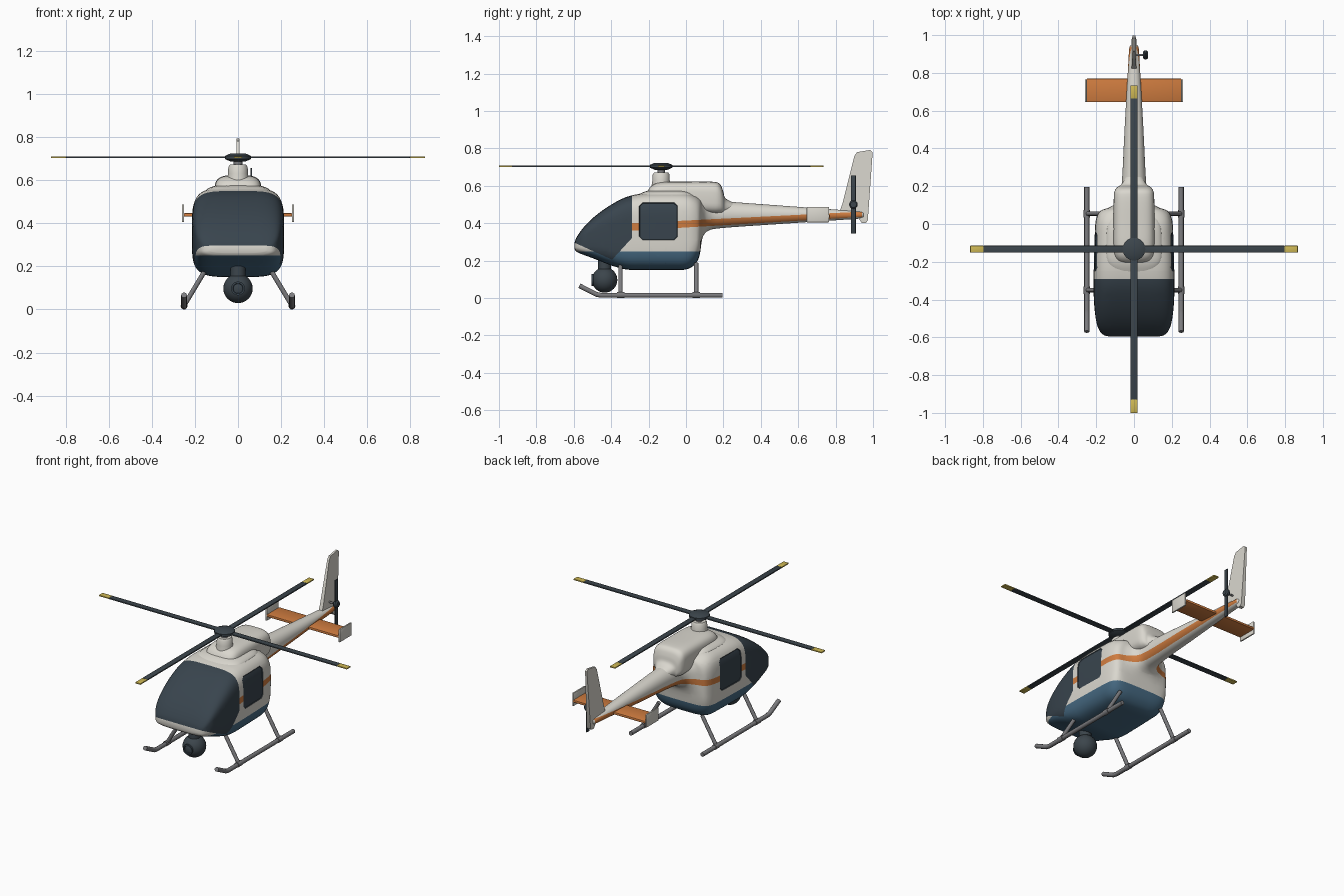
import bpy, bmesh, math
from mathutils import Vector

if "Cube" in bpy.data.objects:
    bpy.data.objects.remove(bpy.data.objects["Cube"], do_unlink=True)


def material(name, rgb):
    m = bpy.data.materials.new(name)
    m.use_nodes = True
    m.diffuse_color = (*rgb, 1)
    m.node_tree.nodes["Principled BSDF"].inputs["Base Color"].default_value = (*rgb, 1)
    return m


WHITE = material("warm white", (.70, .68, .62))
ORANGE = material("orange", (.62, .20, .05))
BLUE = material("steel blue", (.06, .14, .22))
GLASS = material("dark glass", (.04, .058, .075))
DARK = material("charcoal", (.045, .06, .072))
GREY = material("skid grey", (.2, .2, .21))
YELLOW = material("tip yellow", (.62, .48, .09))


def finish(name, bm, mats, angle=35):
    """Turn a bmesh into a smooth-shaded object with sharp edges kept."""
    bmesh.ops.recalc_face_normals(bm, faces=bm.faces)
    me = bpy.data.meshes.new(name)
    bm.to_mesh(me)
    bm.free()
    for m in mats:
        me.materials.append(m)
    for p in me.polygons:
        p.use_smooth = True
    me.set_sharp_from_angle(angle=math.radians(angle))
    ob = bpy.data.objects.new(name, me)
    bpy.context.collection.objects.link(ob)
    return ob


def smooth_rows(rows, steps):
    """Catmull-Rom interpolation between section rows."""
    out = []
    for i in range(len(rows) - 1):
        a, b = rows[max(i - 1, 0)], rows[i]
        c, d = rows[i + 1], rows[min(i + 2, len(rows) - 1)]
        for k in range(steps):
            t = k / steps
            out.append([q + .5 * t * (r - p + t * (2 * p - 5 * q + 4 * r - s + t * (3 * (q - r) + s - p)))
                        for p, q, r, s in zip(a, b, c, d)])
    return out + [list(rows[-1])]


def loft(rows, steps=4, sides=48):
    """Skin superellipse sections given as y, half width, bottom, top, squareness."""
    bm = bmesh.new()
    rings = []
    for y, w, lo, hi, n in smooth_rows(rows, steps):
        ring = []
        for k in range(sides):
            a = math.tau * k / sides
            c, s = math.cos(a), math.sin(a)
            x = math.copysign(abs(c) ** (2 / n), c) * w
            z = math.copysign(abs(s) ** (2 / n), s) * (hi - lo) / 2 + (hi + lo) / 2
            ring.append(bm.verts.new((x, y, z)))
        rings.append(ring)
    for r, q in zip(rings, rings[1:]):
        for k in range(sides):
            j = (k + 1) % sides
            bm.faces.new((r[k], r[j], q[j], q[k]))
    bm.faces.new(rings[0])
    bm.faces.new(rings[-1])
    return bm


def above(line, y, z):
    (ay, az), (by, bz) = line
    return (by - ay) * (z - az) > (bz - az) * (y - ay)


def box(name, lo, hi, mat, bevel=.003):
    bm = bmesh.new()
    bmesh.ops.create_cube(bm, size=1)
    for v in bm.verts:
        v.co = [l + (c + .5) * (h - l) for c, l, h in zip(v.co, lo, hi)]
    bmesh.ops.bevel(bm, geom=bm.edges[:], offset=bevel, segments=2, affect='EDGES', profile=.5)
    return finish(name, bm, [mat])


def lathe(name, profile, loc, mat, sides=32, angle=35):
    bm = bmesh.new()
    vs = [bm.verts.new((r, 0, z)) for r, z in profile]
    es = [bm.edges.new(e) for e in zip(vs, vs[1:])]
    bmesh.ops.spin(bm, geom=vs + es, axis=(0, 0, 1), cent=(0, 0, 0), steps=sides, angle=math.tau)
    bmesh.ops.remove_doubles(bm, verts=bm.verts, dist=1e-5)
    ob = finish(name, bm, [mat], angle)
    ob.location = loc
    return ob


def tube(name, pts, radius, mat):
    cu = bpy.data.curves.new(name, 'CURVE')
    cu.dimensions = '3D'
    cu.bevel_depth = radius
    cu.bevel_resolution = 3
    cu.use_fill_caps = True
    sp = cu.splines.new('POLY')
    sp.points.add(len(pts) - 1)
    for p, co in zip(sp.points, pts):
        p.co = (*co, 1)
    cu.materials.append(mat)
    ob = bpy.data.objects.new(name, cu)
    bpy.context.collection.objects.link(ob)
    return ob


# Fuselage and tail boom in one skin
body = loft([
    (-.596, .13, .262, .296, 3.5), (-.585, .165, .247, .325, 4), (-.55, .19, .232, .375, 4.5),
    (-.49, .204, .21, .435, 4.5), (-.41, .212, .178, .493, 4.5), (-.32, .214, .153, .54, 4.5),
    (-.22, .213, .150, .56, 4.5), (-.08, .209, .150, .563, 4.5), (0, .205, .153, .56, 4.5),
    (.045, .195, .178, .548, 4.2), (.072, .175, .225, .535, 3.6), (.088, .13, .32, .525, 2.8),
    (.12, .088, .36, .522, 2.3), (.2, .066, .375, .517, 2.1), (.5, .05, .396, .495, 2.1),
    (.8, .033, .416, .473, 2.1), (.93, .025, .425, .464, 2.1), (.95, .012, .435, .455, 2)])

# Paint boundaries are cut into the skin as lines in the side plane
stripe_lo = ((-.29, .36), (.94, .434))
stripe_hi = ((-.29, .40), (.94, .462))
glass_lo = ((-.6, .298), (-.395, .205))
glass_back = ((-.395, .205), (-.29, .32))
Y0, Y1, Z0, Z1, R = -.25, -.045, .31, .51, .018
corners = [((Y0, Z0 + R), (Y0 + R, Z0)), ((Y1 - R, Z0), (Y1, Z0 + R)),
           ((Y0, Z1 - R), (Y0 + R, Z1)), ((Y1 - R, Z1), (Y1, Z1 - R))]
level = [((0, z), (1, z)) for z in (.25, Z0, Z1)]
upright = [((y, 0), (y, 1)) for y in (-.29, Y0, Y1, .94)]
for (ay, az), (by, bz) in [stripe_lo, stripe_hi, glass_lo, glass_back] + corners + level + upright:
    bmesh.ops.bisect_plane(body, geom=body.verts[:] + body.edges[:] + body.faces[:], dist=1e-5,
                           plane_co=(0, ay, az), plane_no=Vector((0, az - bz, by - ay)).normalized())
panes = []
for f in body.faces:
    x, y, z = f.calc_center_median()
    if y < -.29 and above(glass_lo, y, z) and above(glass_back, y, z):
        f.material_index = 3
    elif (Y0 < y < Y1 and Z0 < z < Z1 and abs(x) > .1
          and all(above(c, y, z) for c in corners[:2]) and not any(above(c, y, z) for c in corners[2:])):
        f.material_index = 3
        panes.append(f)
    elif -.29 < y < .94 and above(stripe_lo, y, z) and not above(stripe_hi, y, z):
        f.material_index = 1
    elif z < .25:
        f.material_index = 2
body.normal_update()
bmesh.ops.inset_region(body, faces=panes, thickness=.003, depth=.004, use_even_offset=True)
finish("fuselage", body, [WHITE, ORANGE, BLUE, GLASS], 40)

# Engine cowling with its low shoulder
finish("engine_cowling", loft([
    (-.215, .06, .50, .555, 3), (-.185, .095, .48, .60, 3), (-.13, .108, .46, .62, 3.4),
    (0, .108, .46, .622, 3.6), (.14, .107, .45, .622, 3.6), (.18, .10, .45, .61, 3.4),
    (.198, .085, .45, .575, 3), (.21, .066, .45, .535, 2.5), (.25, .045, .45, .512, 2.2)]), [WHITE], 50)
finish("cowling_shoulder", loft([
    (-.26, .10, .50, .552, 3), (-.2, .145, .50, .575, 2.6), (-.1, .15, .50, .582, 2.4),
    (.0, .14, .50, .578, 2.4), (.06, .10, .49, .55, 2.4)]), [WHITE], 50)

# Main rotor
HUB_Y, ROTOR_Z, SPAN = -.133, .705, .867
lathe("mast_fairing", [(0, .58), (.055, .58), (.046, .63), (.045, .66), (.038, .671), (0, .671)],
      (0, HUB_Y, 0), WHITE)
lathe("rotor_mast", [(0, .66), (.02, .66), (.02, .7), (0, .7)], (0, HUB_Y, 0), GREY)
lathe("rotor_hub", [(0, .686), (.035, .686), (.06, .697), (.06, .712), (.035, .723), (0, .723)],
      (0, HUB_Y, 0), DARK)
for i in range(4):
    parts = [box("rotor_blade", (.03, -.018, -.004), (SPAN - .07, .018, .004), DARK, .0015),
             box("blade_tip", (SPAN - .07, -.018, -.004), (SPAN, .018, .004), YELLOW, .0015)]
    for ob in parts:
        ob.location = (0, HUB_Y, ROTOR_Z)
        ob.rotation_euler.z = i * math.pi / 2

# Tail fin, tapering in thickness toward the tip
fin = bmesh.new()
outline = [(.82, .46), (.835, .5), (.9, .76), (.915, .78), (.985, .792), (.998, .78),
           (.972, .415), (.962, .402), (.94, .402), (.92, .43)]
sheets = [[fin.verts.new((s * (.014 - .02 * (z - .4)), y, z)) for y, z in outline] for s in (-1, 1)]
for sheet in sheets:
    fin.faces.new(sheet)
for k in range(len(outline)):
    j = (k + 1) % len(outline)
    fin.faces.new((sheets[0][k], sheets[0][j], sheets[1][j], sheets[1][k]))
finish("tail_fin", fin, [WHITE])

# Tailplane with end plates
box("tailplane", (-.252, .645, .43), (.252, .77, .446), ORANGE, .005)
for s, side in ((1, "left"), (-1, "right")):
    box(side + "_end_plate", [min(s * .25, s * .26), .645, .405], [max(s * .25, s * .26), .765, .487], WHITE)

# Tail rotor
box("tail_rotor_blades", (.057, .882, .345), (.065, .908, .655), DARK, .002)
hub = lathe("tail_rotor_hub", [(0, -.014), (.016, -.014), (.023, -.006), (.023, .006), (.016, .014), (0, .014)],
            (.061, .895, .5), DARK, 20)
hub.rotation_euler.y = math.pi / 2
tube("tail_rotor_shaft", [(0, .895, .5), (.06, .895, .5)], .006, GREY)

# Landing skids
for s, side in ((1, "left"), (-1, "right")):
    tube(side + "_skid", [(s * .25, .195, .015), (s * .25, -.455, .015), (s * .25, -.48, .02),
                          (s * .25, -.57, .066)], .0135, GREY)
    for y, place in ((-.35, "front"), (.055, "rear")):
        tube(f"{side}_{place}_leg", [(s * .25, y, .018), (s * .15, y, .185)], .0115, GREY)
        tube(f"{side}_{place}_clamp", [(s * .25, y - .02, .016), (s * .25, y + .02, .016)], .0165, GREY)

# Camera turret under the nose
arc = [math.pi * k / 16 - math.pi / 2 for k in range(17)]
lathe("camera_ball", [(.068 * math.cos(a), .068 * math.sin(a)) for a in arc], (0, -.435, .097), DARK)
lathe("camera_neck", [(0, 0), (.035, 0), (.035, .06), (0, .06)], (0, -.435, .145), DARK)
lens = lathe("camera_lens", [(0, 0), (.032, 0), (.032, .025), (.024, .025), (.022, .02), (0, .02)],
             (0, -.48, .097), GLASS)
lens.rotation_euler.x = math.pi / 2
